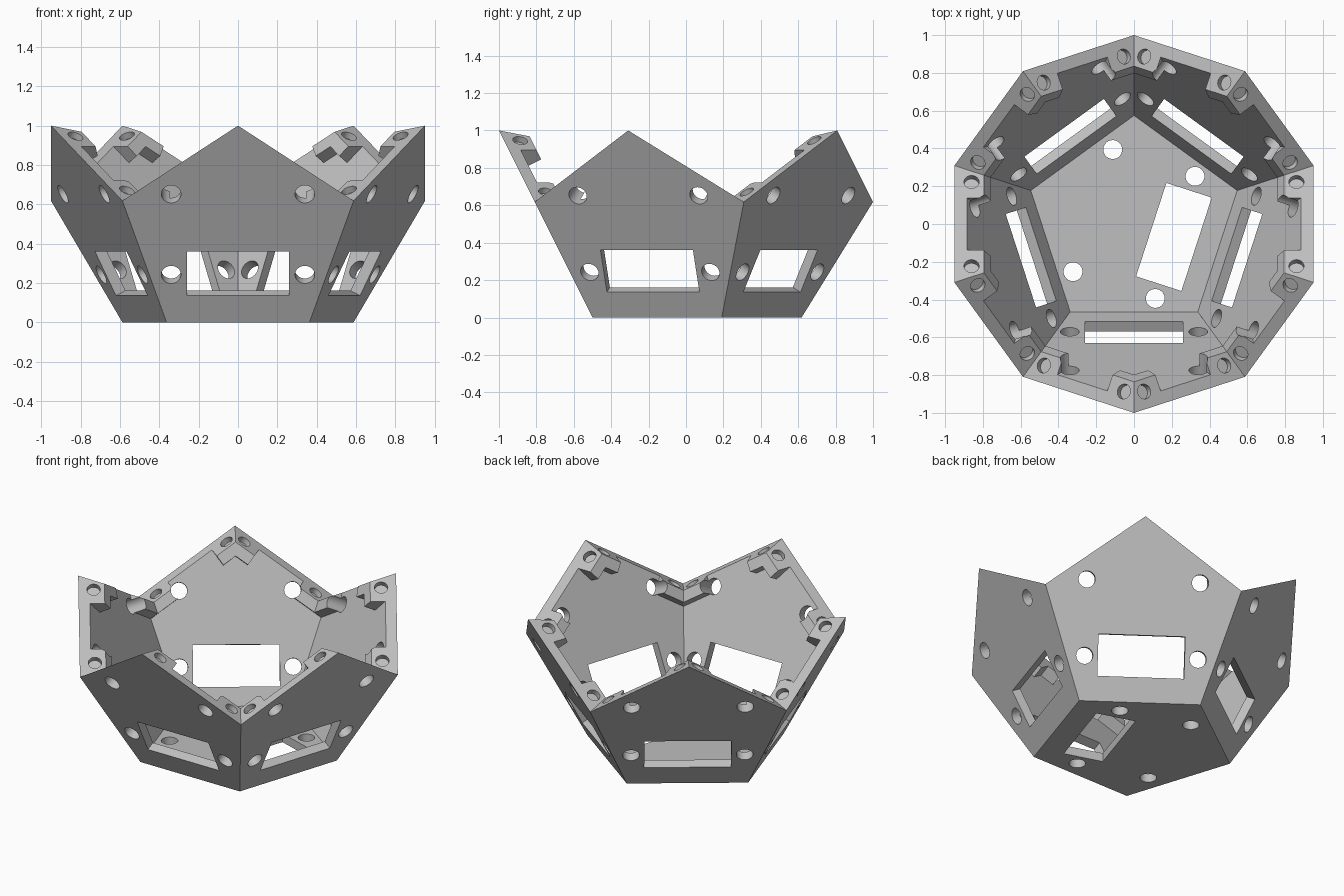
import bpy, bmesh, math
from mathutils import Matrix, Vector

cube = bpy.data.objects.get("Cube")
if cube:
    bpy.data.objects.remove(cube, do_unlink=True)

# Main sizes
APOTHEM = 0.5                                   # panel centre to edge
RADIUS = APOTHEM / math.cos(math.radians(36))   # panel centre to corner
HALF_EDGE = RADIUS * math.sin(math.radians(36))
CENTRE = 0.809                                  # panel to the middle of the solid
WALL, LUG_DEPTH = 0.057, 0.133
LUG_LENGTH, LUG_WIDTH = 0.2, 0.15

grey = bpy.data.materials.new("plain grey")
grey.use_nodes = True
grey.diffuse_color = (0.52, 0.52, 0.52, 1)
grey.node_tree.nodes["Principled BSDF"].inputs["Base Color"].default_value = (0.52, 0.52, 0.52, 1)


def new_object(name, bm):
    bmesh.ops.recalc_face_normals(bm, faces=bm.faces)
    mesh = bpy.data.meshes.new(name)
    bm.to_mesh(mesh)
    bm.free()
    mesh.materials.append(grey)
    obj = bpy.data.objects.new(name, mesh)
    bpy.context.collection.objects.link(obj)
    return obj


def add_loft(bm, lower, upper):
    """Closed solid between two matching outlines."""
    a = [bm.verts.new(p) for p in lower]
    b = [bm.verts.new(p) for p in upper]
    n = len(a)
    bm.faces.new(a)
    bm.faces.new(b)
    for i in range(n):
        bm.faces.new((a[i], a[(i + 1) % n], b[(i + 1) % n], b[i]))


def add_cylinder(bm, centre, axis, radius, length):
    turn = Vector((0, 0, 1)).rotation_difference(axis).to_matrix().to_4x4()
    bmesh.ops.create_cone(bm, cap_ends=True, segments=32, radius1=radius, radius2=radius,
                          depth=length, matrix=Matrix.Translation(centre) @ turn)


def pentagon(z):
    r = RADIUS * (1 + z / CENTRE)
    angles = [math.radians(90 + 72 * i) for i in range(5)]
    return [(r * math.cos(a), r * math.sin(a), z) for a in angles]


def edge_point(along, inward, side=1):
    """Point on the panel measured from the middle of an upper edge."""
    a = math.radians(54)
    x = (APOTHEM - inward) * math.cos(a) + along * math.sin(a)
    y = (APOTHEM - inward) * math.sin(a) - along * math.cos(a)
    return Vector((side * x, y, 0))


def cut(obj, bm):
    """Subtract a cutter and apply the result."""
    cutter = new_object("cutter", bm)
    cutter.hide_render = True
    mod = obj.modifiers.new("cut", 'BOOLEAN')
    mod.operation, mod.solver, mod.object = 'DIFFERENCE', 'EXACT', cutter
    graph = bpy.context.evaluated_depsgraph_get()
    mesh = bpy.data.meshes.new_from_object(obj.evaluated_get(graph))
    obj.modifiers.clear()
    obj.data = mesh
    bpy.data.objects.remove(cutter, do_unlink=True)


def cavity():
    """Hollow behind a wall panel, leaving lugs along the two free edges."""
    end = HALF_EDGE - LUG_LENGTH
    notch = edge_point(-HALF_EDGE + LUG_WIDTH * math.tan(math.radians(36)), LUG_WIDTH)
    half = [edge_point(-end, LUG_WIDTH), edge_point(-end, -0.1),
            edge_point(end, -0.1), edge_point(end, LUG_WIDTH),
            edge_point(HALF_EDGE + 0.3, LUG_WIDTH)]
    half.append(Vector((half[-1].x, -0.9, 0)))
    notch.x = 0
    outline = [notch] + half + [Vector((-p.x, p.y, 0)) for p in reversed(half)]
    bm = bmesh.new()
    add_loft(bm, [(p.x, p.y, -LUG_DEPTH - 0.1) for p in outline],
             [(p.x, p.y, -WALL) for p in outline])
    return bm


def make_panel(name, with_lugs):
    depth = LUG_DEPTH if with_lugs else WALL
    bm = bmesh.new()
    add_loft(bm, pentagon(-depth), pentagon(0))
    panel = new_object(name, bm)
    if with_lugs:
        cut(panel, cavity())

    # Rectangular window and four round holes
    bm = bmesh.new()
    bmesh.ops.create_cube(bm, size=1, matrix=Matrix.Translation((0, -0.222, 0))
                          @ Matrix.Diagonal((0.52, 0.252, 0.6, 1)))
    for sx in (-1, 1):
        for sy in (-1, 1):
            add_cylinder(bm, Vector((0.34 * sx, 0.229 * sy, 0)), Vector((0, 0, 1)), 0.05, 0.6)
    cut(panel, bm)

    # Blind round pockets in the mitred faces of the lugs
    if with_lugs:
        tilt = math.atan2(CENTRE, APOTHEM)
        for side in (-1, 1):
            for along in (-0.262, 0.262):
                spot = edge_point(along, 0.091 * math.cos(tilt), side)
                spot.z = -0.091 * math.sin(tilt)
                out = Vector((side * math.cos(math.radians(54)), math.sin(math.radians(54)), 0))
                axis = out * math.sin(tilt) - Vector((0, 0, math.cos(tilt)))
                bm = bmesh.new()
                add_cylinder(bm, spot, axis, 0.04, 0.07)
                cut(panel, bm)

    bpy.ops.object.select_all(action='DESELECT')
    panel.select_set(True)
    bpy.context.view_layer.objects.active = panel
    bpy.ops.object.shade_smooth_by_angle(angle=math.radians(25))
    return panel


def frame(x, y, z, origin):
    return Matrix((x, y, z)).transposed().to_4x4(), Matrix.Translation(origin)


# Floor panel, its window turned towards the right
floor = make_panel("floor_panel", False)
up = Vector((math.cos(math.radians(162)), math.sin(math.radians(162)), 0))
down = Vector((0, 0, -1))
turn, move = frame(up.cross(down), up, down, (0, 0, 0))
floor.matrix_world = move @ turn

# Five leaning wall panels
wall = make_panel("wall_panel_1", True)
right = Vector((1, 0, 0))
up = Vector((0, -1, 2)).normalized()
turn, move = frame(right, up, right.cross(up), Vector((0, -APOTHEM, 0)) + up * APOTHEM)
for k in range(5):
    obj = wall
    if k:
        obj = bpy.data.objects.new("wall_panel_%d" % (k + 1), wall.data)
        bpy.context.collection.objects.link(obj)
    obj.matrix_world = Matrix.Rotation(math.radians(72 * k), 4, 'Z') @ move @ turn
